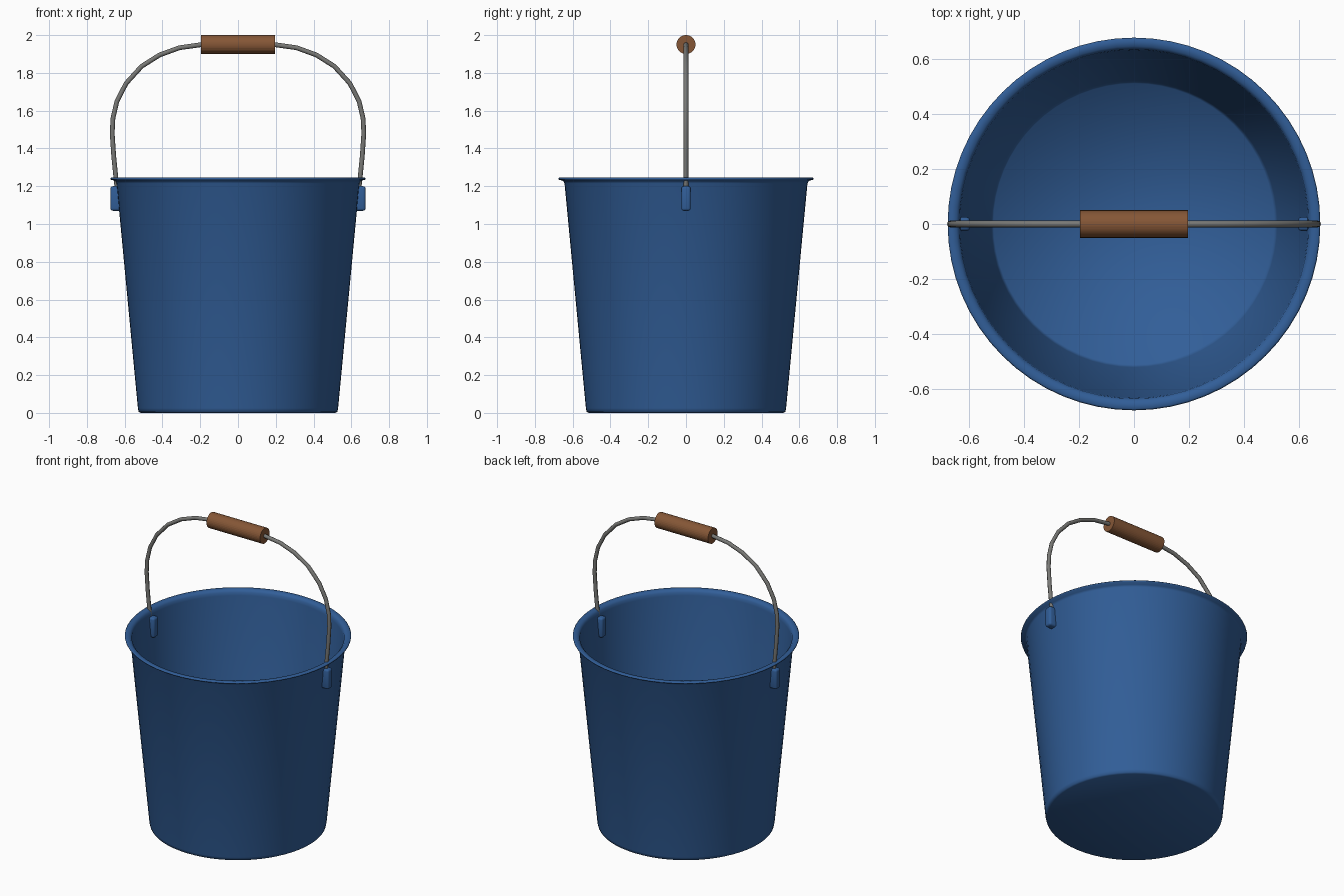
import bpy
import bmesh
import math

cube = bpy.data.objects.get("Cube")
if cube:
    bpy.data.objects.remove(cube, do_unlink=True)


def make_material(name, rgb):
    mat = bpy.data.materials.new(name)
    mat.use_nodes = True
    colour = (*rgb, 1)
    mat.diffuse_color = colour
    mat.node_tree.nodes["Principled BSDF"].inputs["Base Color"].default_value = colour
    return mat


blue = make_material("blue enamel", (0.031, 0.112, 0.314))
steel = make_material("grey steel", (0.19, 0.19, 0.18))
wood = make_material("brown wood", (0.235, 0.094, 0.037))


def add_object(name, data, mat):
    data.materials.append(mat)
    obj = bpy.data.objects.new(name, data)
    bpy.context.collection.objects.link(obj)
    return obj


def lathe(name, profile, mat, sides=64):
    """Revolve (radius, height) points around z and cap both ends."""
    bm = bmesh.new()
    rings = []
    for r, z in profile:
        rings.append([bm.verts.new((r * math.cos(math.tau * i / sides),
                                    r * math.sin(math.tau * i / sides), z))
                      for i in range(sides)])
    for low, high in zip(rings, rings[1:]):
        for i in range(sides):
            j = (i + 1) % sides
            bm.faces.new((low[i], low[j], high[j], high[i]))
    bm.faces.new(rings[0][::-1])
    bm.faces.new(rings[-1])
    for face in bm.faces:
        face.smooth = True
    mesh = bpy.data.meshes.new(name)
    bm.to_mesh(mesh)
    bm.free()
    return add_object(name, mesh, mat)


# Bucket: tapered outer wall, flared rim, inner wall and floor
lathe("bucket", [(0.515, 0), (0.526, 0.006), (0.53, 0.025), (0.643, 1.215),
                 (0.65, 1.228), (0.674, 1.235), (0.676, 1.241), (0.67, 1.246),
                 (0.645, 1.243), (0.634, 1.23), (0.631, 1.21),
                 (0.52, 0.04), (0.51, 0.016)], blue)

# Lugs: rounded blocks through the wall on each side
for side, label in ((1, "left"), (-1, "right")):
    bm = bmesh.new()
    bmesh.ops.create_cube(bm, size=1)
    bmesh.ops.scale(bm, vec=(0.08, 0.05, 0.13), verts=bm.verts)
    bmesh.ops.bevel(bm, geom=bm.edges[:], offset=0.013, segments=3,
                    profile=0.5, affect='EDGES')
    for face in bm.faces:
        face.smooth = True
    mesh = bpy.data.meshes.new(label + "_lug")
    bm.to_mesh(mesh)
    bm.free()
    lug = add_object(label + "_lug", mesh, blue)
    lug.location = (side * 0.635, 0, 1.135)

# Wire handle: half the path, mirrored to the other side
half = [(0.638, 1.17), (0.646, 1.24), (0.658, 1.36), (0.666, 1.48), (0.662, 1.56),
        (0.641, 1.65), (0.592, 1.745), (0.51, 1.835), (0.415, 1.895),
        (0.31, 1.933), (0.19, 1.95)]
path = half + [(-x, z) for x, z in reversed(half)]
curve = bpy.data.curves.new("wire_handle", 'CURVE')
curve.dimensions = '3D'
curve.bevel_depth = 0.0125
curve.bevel_resolution = 2
curve.use_fill_caps = True
spline = curve.splines.new('POLY')
spline.points.add(len(path) - 1)
for point, (x, z) in zip(spline.points, path):
    point.co = (x, 0, z, 1)
spline.use_smooth = True
add_object("wire_handle", curve, steel)

# Wooden grip around the middle of the wire
bpy.ops.mesh.primitive_cylinder_add(vertices=32, radius=0.05, depth=0.39,
                                    location=(0, 0, 1.95),
                                    rotation=(0, math.pi / 2, 0))
grip = bpy.context.object
grip.name = "wooden_grip"
grip.data.materials.append(wood)
